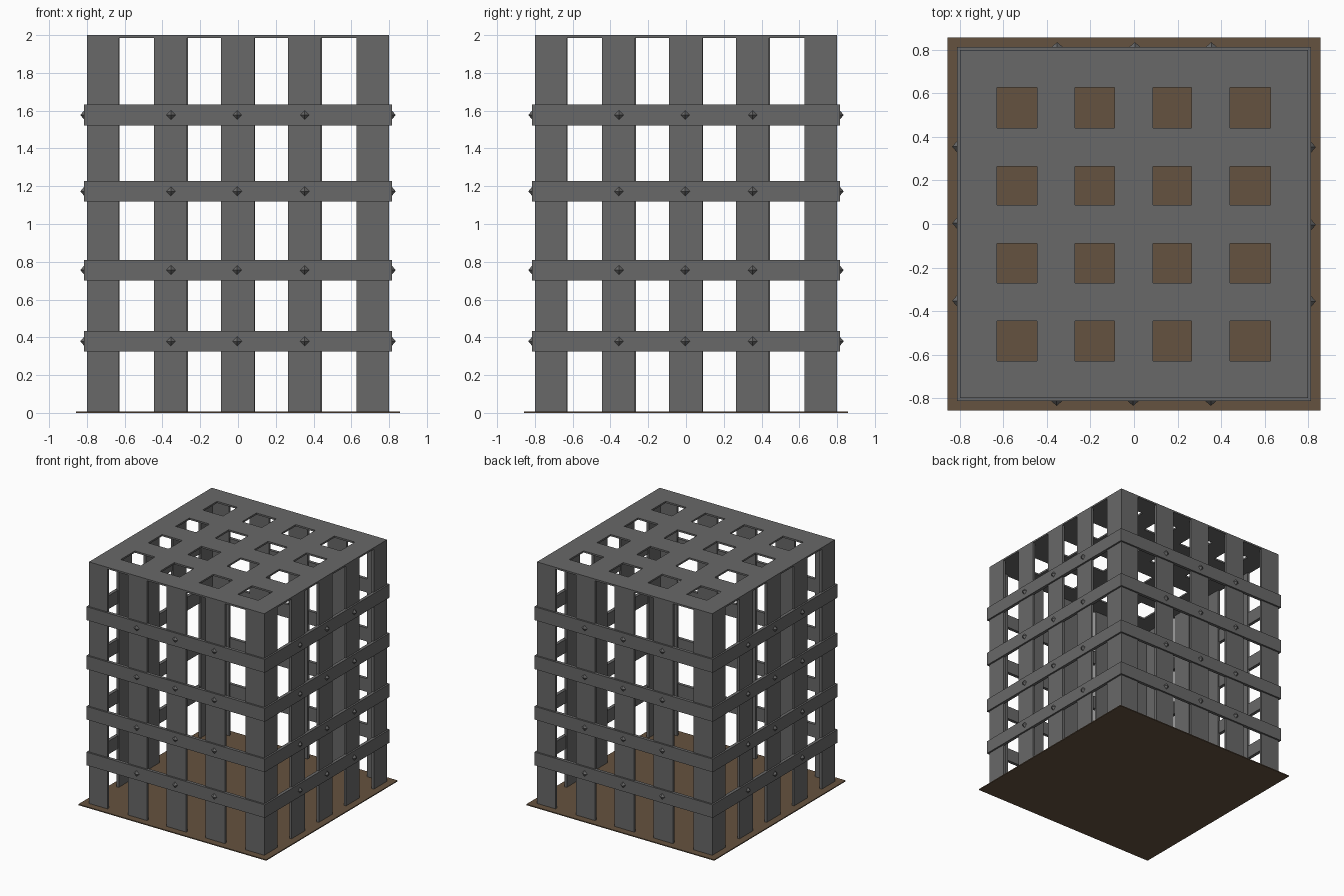
import bpy, bmesh
from math import pi
from mathutils import Matrix

if "Cube" in bpy.data.objects:
    bpy.data.objects.remove(bpy.data.objects["Cube"])

# Dimensions
HALF, HEIGHT = 0.80, 2.0
ROOF_T, SLAT_T, FLOOR_T = 0.014, 0.02, 0.008
SPANS = [(-0.80, -0.63), (-0.445, -0.27), (-0.09, 0.087), (0.265, 0.44), (0.627, 0.80)]
BANDS = [(0.325, 0.433), (0.702, 0.81), (1.118, 1.228), (1.522, 1.632)]
STUD_X = (-0.355, -0.004, 0.353)


def material(name, color):
    m = bpy.data.materials.new(name)
    m.diffuse_color = color
    m.use_nodes = True
    m.node_tree.nodes["Principled BSDF"].inputs["Base Color"].default_value = m.diffuse_color
    return m


iron = material("dark_iron", (0.14, 0.14, 0.14, 1))
wood = material("brown_wood", (0.13, 0.085, 0.05, 1))


def finish(name, bm, mat=iron):
    bmesh.ops.recalc_face_normals(bm, faces=bm.faces)
    me = bpy.data.meshes.new(name)
    bm.to_mesh(me)
    bm.free()
    me.materials.append(mat)
    ob = bpy.data.objects.new(name, me)
    bpy.context.collection.objects.link(ob)
    return ob


def add_box(bm, lo, hi):
    size = [b - a for a, b in zip(lo, hi)]
    mid = [(a + b) / 2 for a, b in zip(lo, hi)]
    bmesh.ops.create_cube(bm, size=1, matrix=Matrix.Translation(mid) @ Matrix.Diagonal((*size, 1)))


# Floor board
bm = bmesh.new()
add_box(bm, (-0.857, -0.857, 0), (0.857, 0.857, FLOOR_T))
finish("floor", bm, wood)

# Upright slats and studs, repeated on the four sides
for i, side in enumerate(("front", "right", "back", "left")):
    turn = Matrix.Rotation(i * pi / 2, 4, "Z")
    bm = bmesh.new()
    for a, b in SPANS:
        add_box(bm, (a, -HALF, FLOOR_T / 2), (b, -HALF + SLAT_T, HEIGHT - ROOF_T))
    bm.transform(turn)
    finish(side + "_slats", bm)

    bm = bmesh.new()
    for lo, hi in BANDS:
        for x in STUD_X:
            z = (lo + hi) / 2
            place = Matrix.Translation((x, -0.812, z)) @ Matrix.Diagonal((0.027, 0.023, 0.027, 1))
            bmesh.ops.create_uvsphere(bm, u_segments=4, v_segments=2, radius=1, matrix=place)
    bm.transform(turn)
    finish(side + "_studs", bm)

# Horizontal bands: square hoops around the slats
for n, (lo, hi) in enumerate(BANDS):
    bm = bmesh.new()
    profile = [(0.814, lo), (0.814, hi), (0.788, hi), (0.788, lo)]
    corners = [(-1, -1), (1, -1), (1, 1), (-1, 1)]
    loops = [[bm.verts.new((sx * r, sy * r, z)) for r, z in profile] for sx, sy in corners]
    for c in range(4):
        p, q = loops[c], loops[(c + 1) % 4]
        for k in range(4):
            m = (k + 1) % 4
            bm.faces.new((p[k], q[k], q[m], p[m]))
    finish(f"band_{n + 1}", bm)

# Roof lattice: grid of cells with the gaps left open, then given thickness
edges = [v for span in SPANS for v in span]
bm = bmesh.new()
grid = [[bm.verts.new((x, y, HEIGHT)) for y in edges] for x in edges]
for i in range(9):
    for j in range(9):
        if i % 2 and j % 2:
            continue
        bm.faces.new((grid[i][j], grid[i + 1][j], grid[i + 1][j + 1], grid[i][j + 1]))
roof = finish("roof_lattice", bm)
if roof.data.polygons[0].normal.z < 0:
    roof.data.flip_normals()
solid = roof.modifiers.new("thickness", "SOLIDIFY")
solid.thickness = ROOF_T
solid.offset = -1
